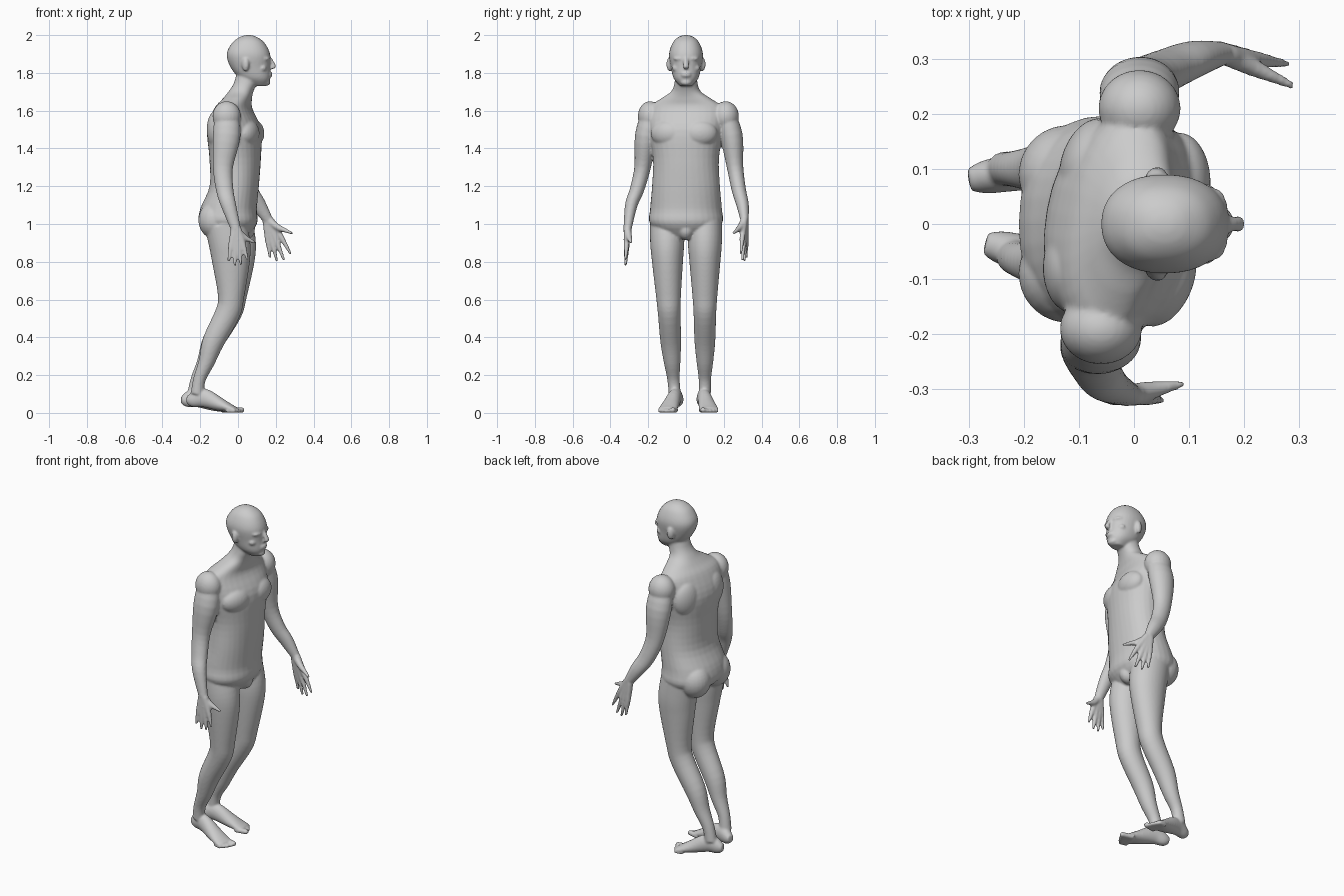
import bpy, bmesh, math
from mathutils import Vector, Matrix

default_cube = bpy.data.objects.get("Cube")
if default_cube:
    bpy.data.objects.remove(default_cube)

grey = (.6, .6, .6, 1)
skin = bpy.data.materials.new("light_grey_skin")
skin.use_nodes = True
skin.diffuse_color = grey
skin.node_tree.nodes["Principled BSDF"].inputs["Base Color"].default_value = grey

bm = bmesh.new()
FORWARD, UP = Vector((1, 0, 0)), Vector((0, 0, 1))
SIDES = (-1, 1)  # right, left


def smooth_path(rows, steps=4):
    """Catmull-Rom interpolation of every value in the section rows."""
    rows = [Vector(row) for row in rows]
    padded = [rows[0], *rows, rows[-1]]
    path = []
    for before, start, end, after in zip(padded, padded[1:], padded[2:], padded[3:]):
        leave, arrive = (end - before) / 2, (after - start) / 2
        for step in range(steps):
            t = step / steps
            ease = t * t * (3 - 2 * t)
            path.append(start.lerp(end, ease) + leave * t * (1 - t) ** 2
                        - arrive * t * t * (1 - t))
    return path + [rows[-1]]


def tube(rows, reference=FORWARD, level=False, power=2, sides=32):
    """Loft sections of (x, y, z, radius along reference, radius across, yaw)."""
    path = smooth_path(rows)
    rings = []
    for index, section in enumerate(path):
        previous = path[max(index - 1, 0)]
        following = path[min(index + 1, len(path) - 1)]
        axis = UP if level else Vector((following - previous)[:3]).normalized()
        along = (reference - axis * axis.dot(reference)).normalized()
        if len(section) > 5:
            along = Matrix.Rotation(section[5], 3, axis) @ along
        across = axis.cross(along)
        ring = []
        for side in range(sides):
            angle = math.tau * side / sides
            c, s = math.cos(angle), math.sin(angle)
            c = math.copysign(abs(c) ** (2 / power), c) * section[3]
            s = math.copysign(abs(s) ** (2 / power), s) * section[4]
            ring.append(bm.verts.new(Vector(section[:3]) + along * c + across * s))
        rings.append(ring)
    for lower, upper in zip(rings, rings[1:]):
        for side in range(sides):
            following = (side + 1) % sides
            bm.faces.new((lower[side], lower[following], upper[following], upper[side]))
    bm.faces.new(reversed(rings[0]))
    bm.faces.new(rings[-1])


def limb(points, radii, width=1, **options):
    tube([(*point, radius, radius * width) for point, radius in zip(points, radii)], **options)


def column(rows, twist=0):
    """Upright loft from (height, back, front, half width), twisting above the hips."""
    sections = []
    for height, back, front, half in rows:
        yaw = twist * min(max(height - 1, 0) * 2, 1)
        sections.append(((back + front) / 2, 0, height, (front - back) / 2, half, yaw))
    tube(sections, level=True, power=2.2)


def blob(center, size, yaw=0):
    matrix = (Matrix.Translation(center) @ Matrix.Rotation(yaw, 4, 'Z')
              @ Matrix.Diagonal((*size, 1)))
    bmesh.ops.create_uvsphere(bm, u_segments=24, v_segments=16, radius=1, matrix=matrix)


def hand(wrist, little_tip, index_tip, thumb_tip):
    wrist, little_tip, index_tip, thumb_tip = map(
        Vector, (wrist, little_tip, index_tip, thumb_tip))
    middle = little_tip.lerp(index_tip, .5)
    for finger in range(4):
        spread = finger / 3
        tip = little_tip.lerp(index_tip, spread) - UP * .03 * math.sin(math.pi * spread)
        fan = tip - middle
        knuckle = wrist.lerp(middle, .5) + fan * .65
        limb([wrist + fan * .2, knuckle, knuckle.lerp(tip, .5), tip],
             (.02, .015, .011, .007), sides=12)
    base = wrist.lerp(thumb_tip, .4) - UP * .01
    limb([wrist, base, base.lerp(thumb_tip, .5), thumb_tip],
         (.02, .017, .012, .007), sides=12)


def foot(heel, toe, outward):
    heel, toe = Vector(heel), Vector(toe)
    lateral = UP.cross(toe - heel).normalized() * outward
    # Share of the length, centre height, half height, half width
    sections = ((0, .07, .02, .02), (.1, .07, .04, .03), (.3, .08, .05, .035),
                (.6, .045, .035, .045), (.8, .025, .02, .05), (.9, .02, .01, .045))
    tube([(*heel.lerp(toe, share) + UP * height, tall, wide)
          for share, height, tall, wide in sections], reference=UP)
    for digit in range(5):
        radius = .011 if digit else .015
        offset = lateral * (digit - 2) * .019 + UP * radius
        end = heel.lerp(toe, .97 - .005 * digit ** 2) + offset
        limb([heel.lerp(toe, .75) + offset, end], (radius, radius), reference=UP, sides=12)
        blob(end, (radius, radius, radius))


# Trunk and neck
TWIST = math.radians(-10)
column([(.92, -.1, .04, .1), (1, -.2, .1, .19), (1.08, -.2, .1, .19), (1.2, -.15, .11, .18),
        (1.35, -.15, .12, .175), (1.5, -.16, .12, .2), (1.61, -.12, .07, .2),
        (1.66, -.08, .07, .14), (1.7, -.05, .08, .08), (1.75, -.02, .1, .06),
        (1.83, 0, .11, .055)], TWIST)

# Chest, shoulder blades and buttocks
turn = Matrix.Rotation(TWIST, 3, 'Z')
for side in SIDES:
    blob(turn @ Vector((.07, side * .09, 1.48)), (.055, .09, .07), TWIST + side * .2)
    blob(turn @ Vector((-.1, side * .1, 1.5)), (.05, .08, .1), TWIST - side * .2)
    blob((-.12, side * .09, 1.02), (.09, .09, .1))
blob((.035, 0, .97), (.055, .045, .055))

# Head
column([(1.73, .08, .15, .03), (1.77, .01, .17, .065), (1.83, -.04, .17, .08),
        (1.9, -.06, .17, .09), (1.96, -.03, .14, .07), (1.99, .01, .1, .04),
        (2, .04, .07, .01)])

# Nose, lips and chin
limb([(.17, 0, 1.88), (.18, 0, 1.86), (.19, 0, 1.83), (.17, 0, 1.82)],
     (.008, .01, .012, .01), width=1.3, level=True, sides=16)
for height in (1.785, 1.797):
    blob((.17, 0, height), (.012, .026, .007))
blob((.15, 0, 1.75), (.022, .03, .018))

# Brows, cheeks and ears
for side in SIDES:
    blob((.15, side * .036, 1.875), (.02, .033, .01), side * .3)
    blob((.13, side * .05, 1.825), (.022, .024, .018))
    blob((.04, side * .087, 1.845), (.02, .016, .037), side * .4)

# Shoulders and arms, the left one reaching forward
ARM_RADII = (.06, .073, .053, .046, .04, .026)
left_arm = [(.01, .2, 1.6), (.01, .24, 1.47), (.02, .26, 1.3), (.06, .28, 1.18),
            (.11, .3, 1.1), (.16, .31, 1.02)]
right_arm = [(-.06, -.18, 1.6), (-.06, -.21, 1.47), (-.08, -.23, 1.3), (-.07, -.26, 1.18),
             (-.05, -.29, 1.1), (-.01, -.31, .97)]
for arm in (left_arm, right_arm):
    limb(arm, ARM_RADII, width=.82)
blob((.01, .21, 1.57), (.075, .07, .08))
blob((-.06, -.19, 1.57), (.075, .065, .08))

# Hands
hand(left_arm[-1], (.17, .32, .82), (.28, .29, .84), (.29, .25, .95))
hand(right_arm[-1], (-.05, -.32, .8), (.05, -.32, .81), (.09, -.29, .9))

# Legs: centre, height, depth radius and width radius
LEG = ((-.05, 1, .11, .09), (-.03, .9, .11, .09), (-.025, .8, .1, .082), (-.03, .62, .07, .066),
       (-.05, .53, .066, .06), (-.13, .38, .058, .055), (-.17, .27, .043, .044),
       (-.21, .18, .033, .033), (-.225, .1, .035, .032))
for side in SIDES:
    inward = .05 if side < 0 else 0
    tube([(x + side * .03 * (z - .4), side * .1 + inward * (1 - z) ** 2, z, deep, wide)
          for x, z, deep, wide in LEG])

# Feet
foot((-.3, .08, 0), (-.01, .13, 0), 1)
foot((-.27, -.035, 0), (.02, -.11, 0), -1)

# Fuse the masses into one continuous skin
bmesh.ops.recalc_face_normals(bm, faces=bm.faces)
mesh = bpy.data.meshes.new("body")
bm.to_mesh(mesh)
bm.free()
mesh.materials.append(skin)
body = bpy.data.objects.new("body", mesh)
bpy.context.collection.objects.link(body)
fuse = body.modifiers.new("fuse", 'REMESH')
fuse.mode = 'VOXEL'
fuse.voxel_size = .006
fuse.use_smooth_shade = True
soften = body.modifiers.new("soften", 'SMOOTH')
soften.iterations = 6
bpy.context.view_layer.objects.active = body
body.select_set(True)
for modifier in (fuse.name, soften.name):
    bpy.ops.object.modifier_apply(modifier=modifier)
bpy.ops.object.shade_smooth()
